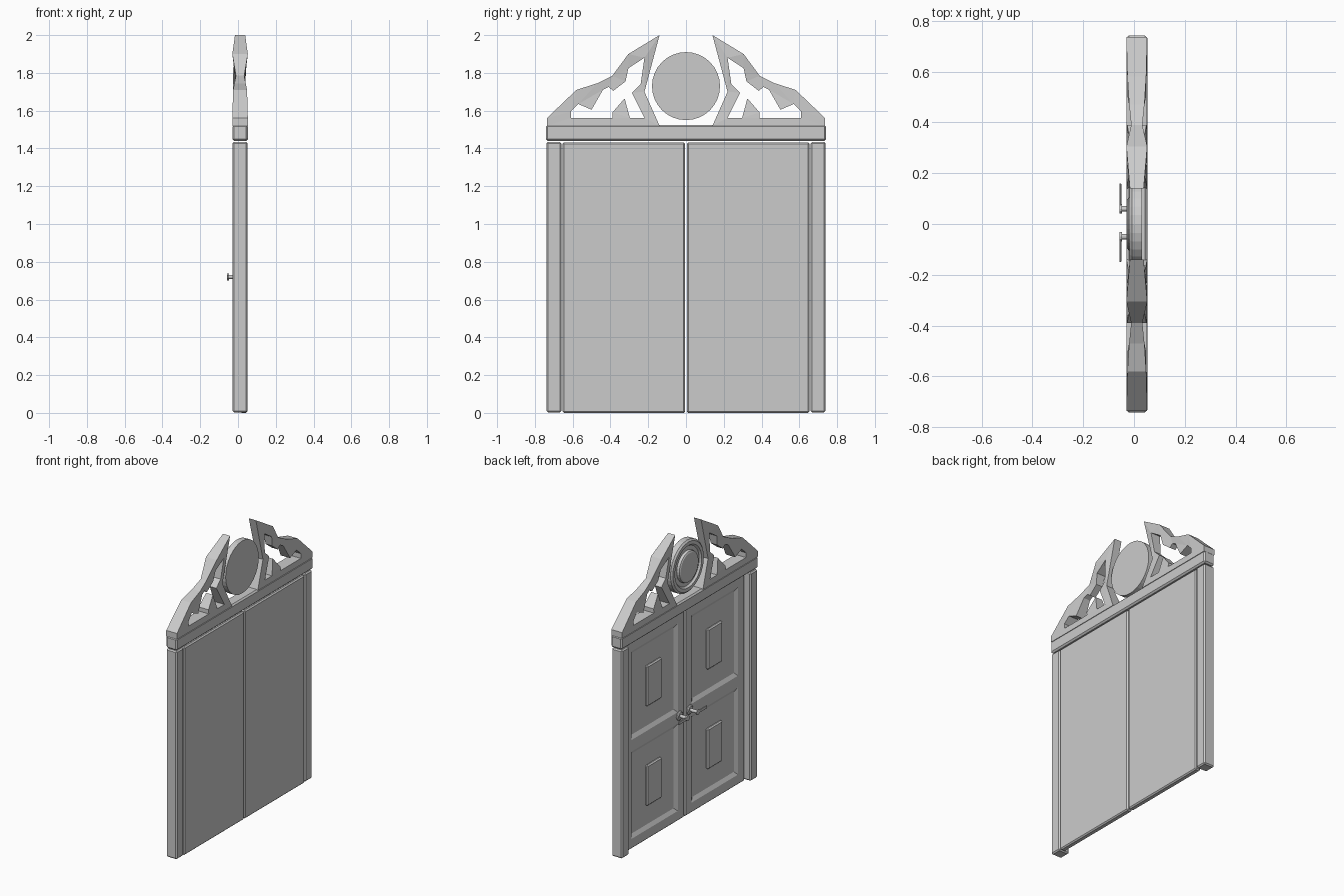
import bpy, bmesh, math
from mathutils import Matrix, Vector

if "Cube" in bpy.data.objects:
    bpy.data.objects.remove(bpy.data.objects["Cube"])


def finish(name, bm, bevel=0.0):
    bmesh.ops.recalc_face_normals(bm, faces=bm.faces)
    me = bpy.data.meshes.new(name)
    bm.to_mesh(me)
    bm.free()
    ob = bpy.data.objects.new(name, me)
    bpy.context.collection.objects.link(ob)
    if bevel:
        m = ob.modifiers.new("bevel", 'BEVEL')
        m.width = bevel
        m.segments = 1
        m.limit_method = 'ANGLE'
        m.angle_limit = math.radians(60)
    return ob


def box_mesh(x, y, z):
    bm = bmesh.new()
    bmesh.ops.create_cube(bm, size=1)
    for v in bm.verts:
        v.co = Vector([(r[0] + r[1]) / 2 + c * (r[1] - r[0]) for c, r in zip(v.co, (x, y, z))])
    return bm


def box(name, x, y, z, bevel=0.0):
    return finish(name, box_mesh(x, y, z), bevel)


def mirror_y(ob):
    m = ob.modifiers.new("mirror", 'MIRROR')
    m.use_axis = (False, True, False)
    return ob


def lathe_x(name, profile, y, z, steps):
    # profile holds (x, radius), turned around an axis parallel to x
    bm = bmesh.new()
    vs = [bm.verts.new((x, y + r, z)) for x, r in profile]
    es = [bm.edges.new(p) for p in zip(vs, vs[1:])]
    bmesh.ops.spin(bm, geom=vs + es, cent=(0, y, z), axis=(1, 0, 0),
                   angle=2 * math.pi, steps=steps)
    bmesh.ops.remove_doubles(bm, verts=bm.verts, dist=0.0003)
    return finish(name, bm)


# Frame: posts and lintel
mirror_y(box("post", (-0.03, 0.05), (0.66, 0.738), (0.003, 1.435), 0.008))
box("lintel", (-0.03, 0.053), (-0.742, 0.742), (1.44, 1.525), 0.01)

# Door leaves with two sunken panels each
PANELS = ((0.07, 0.67), (0.75, 1.36))
Y0, Y1 = 0.075, 0.58
bm = box_mesh((0.01, 0.05), (0.004, 0.654), (0.0, 1.432))
cuts = [((0, y, 0), (0, 1, 0)) for y in (Y0, Y1)]
cuts += [((0, 0, z), (0, 0, 1)) for p in PANELS for z in p]
for co, no in cuts:
    bmesh.ops.bisect_plane(bm, geom=bm.verts[:] + bm.edges[:] + bm.faces[:],
                           plane_co=co, plane_no=no)
bm.normal_update()
sunk = []
for f in bm.faces:
    c = f.calc_center_median()
    if f.normal.x < -0.9 and Y0 < c.y < Y1 and any(a < c.z < b for a, b in PANELS):
        sunk.append(f)
bmesh.ops.inset_individual(bm, faces=sunk, thickness=0.035, depth=-0.015)
mirror_y(finish("door_leaf", bm, 0.008))

# Raised blocks in the panels
for a, b in PANELS:
    c = (a + b) / 2
    mirror_y(box("panel_block", (0.006, 0.028), (0.25, 0.41), (c - 0.14, c + 0.14), 0.008))

# Lever handles
for s, y in ((1, 0.06), (-1, -0.05)):
    lathe_x("handle_stem", [(0.015, 0), (0.015, 0.032), (0.004, 0.032), (-0.002, 0.024),
                            (-0.002, 0.011), (-0.048, 0.011), (-0.048, 0.018),
                            (-0.058, 0.018), (-0.058, 0)], y, 0.72, 12)
    ends = sorted((y, y + s * 0.10))
    box("handle_lever", (-0.058, -0.05), ends, (0.709, 0.731), 0.003)

# Round medallion with rings on the panelled side
disc = lathe_x("medallion", [(0.032, 0), (0.032, 0.18), (-0.008, 0.18), (-0.018, 0.168),
                             (-0.018, 0.145), (-0.005, 0.135), (-0.005, 0.108),
                             (-0.022, 0.104), (-0.027, 0.095), (-0.027, 0)], 0, 1.73, 32)

# Pierced crest: (y, z, half thickness)
OUTER = [(.14, 2.0, .027), (.305, 1.90, .041), (.39, 1.785, .022), (.47, 1.745, .03),
         (.58, 1.71, .037), (.737, 1.56, .041), (.737, 1.52, .041), (.14, 1.52, .041),
         (.22, 1.70, .025)]
HOLE = [(.22, 1.88, .036), (.305, 1.825, .032), (.32, 1.755, .024), (.385, 1.705, .022),
        (.41, 1.725, .022), (.44, 1.71, .025), (.50, 1.605, .036), (.57, 1.635, .036),
        (.61, 1.595, .04), (.61, 1.562, .04), (.39, 1.562, .04), (.39, 1.59, .038),
        (.325, 1.665, .026), (.297, 1.562, .04), (.22, 1.562, .04), (.287, 1.695, .025),
        (.24, 1.74, .025)]
bm = bmesh.new()
edges = []
half = {}
for loop in (OUTER, HOLE):
    vs = [bm.verts.new((0, y, z)) for y, z, t in loop]
    half.update({(round(y, 3), round(z, 3)): t for y, z, t in loop})
    edges += [bm.edges.new((vs[i - 1], vs[i])) for i in range(len(vs))]
bmesh.ops.triangle_fill(bm, use_beauty=True, edges=edges, normal=(1, 0, 0))
ext = bmesh.ops.extrude_face_region(bm, geom=bm.faces[:], use_keep_orig=True)
top = {g for g in ext["geom"] if isinstance(g, bmesh.types.BMVert)}
for v in bm.verts:
    t = half[(round(v.co.y, 3), round(v.co.z, 3))]
    v.co.x = 0.011 + (t if v in top else -t)
mirror_y(finish("crest", bm))
